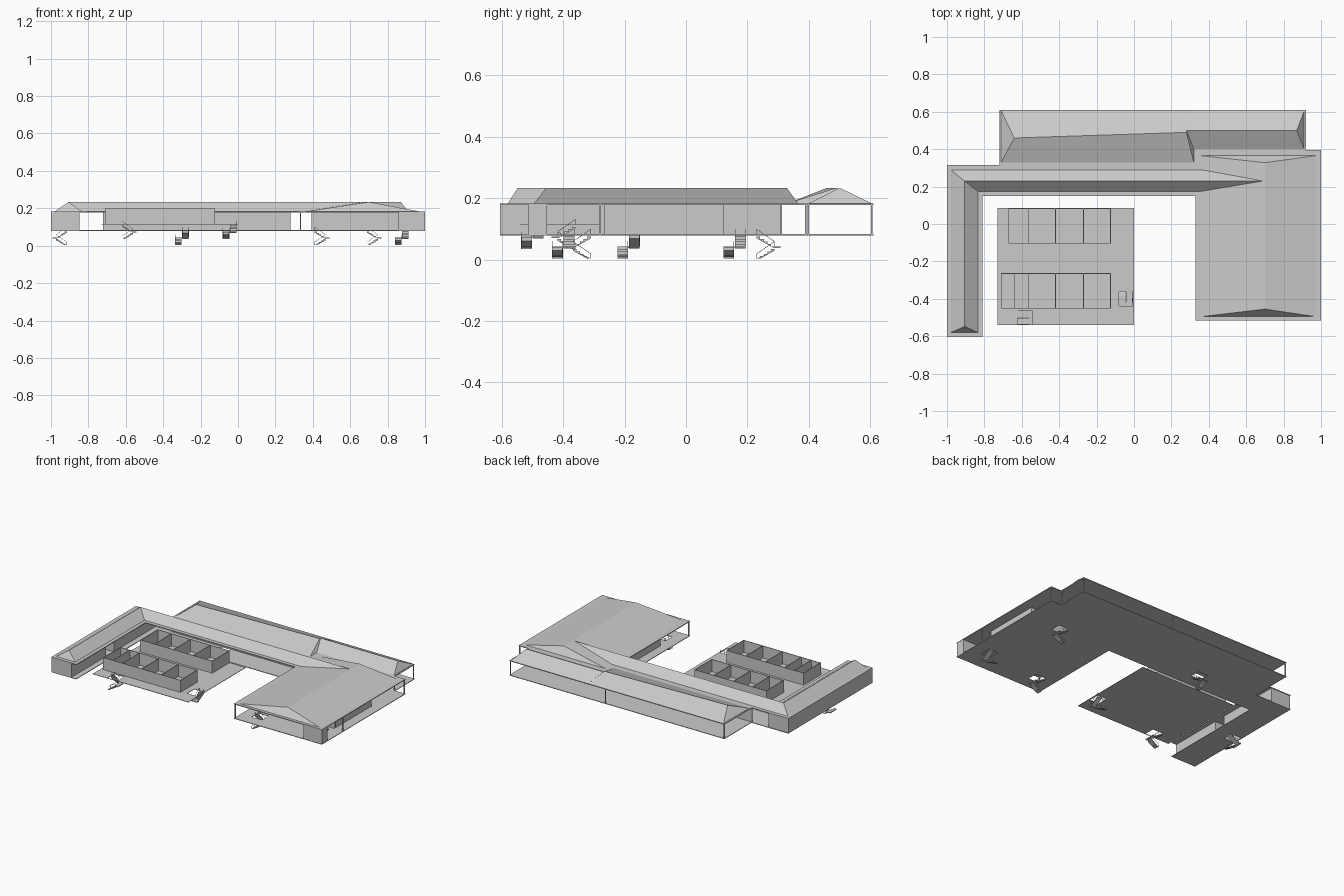
import bpy, math
from mathutils import Vector

if "Cube" in bpy.data.objects:
    bpy.data.objects.remove(bpy.data.objects["Cube"])

FLOOR, CEIL, DECK, RIDGE = 0.083, 0.178, 0.115, 0.234


def make(name, verts, faces):
    me = bpy.data.meshes.new(name)
    me.from_pydata(verts, [], faces)
    me.update()
    ob = bpy.data.objects.new(name, me)
    bpy.context.collection.objects.link(ob)
    return ob


def box(name, x0, x1, y0, y1, z0, z1):
    v = [(x, y, z) for z in (z0, z1) for x, y in ((x0, y0), (x1, y0), (x1, y1), (x0, y1))]
    return make(name, v, [(3, 2, 1, 0), (4, 5, 6, 7)] +
                [(i, (i + 1) % 4, (i + 1) % 4 + 4, i + 4) for i in range(4)])


def wall(name, x0, y0, x1, y1, z0=FLOOR, z1=CEIL, t=0.002):
    return box(name, min(x0, x1) - t, max(x0, x1) + t, min(y0, y1) - t, max(y0, y1) + t, z0, z1)


def slab(name, rects, holes, z0, z1):
    """Slab over a union of rectangles, leaving out the holes."""
    allr = rects + holes
    xs = sorted({round(v, 4) for r in allr for v in r[:2]})
    ys = sorted({round(v, 4) for r in allr for v in r[2:]})

    def hit(rs, x, y):
        return any(r[0] < x < r[1] and r[2] < y < r[3] for r in rs)
    cells = {(i, j) for i in range(len(xs) - 1) for j in range(len(ys) - 1)
             if hit(rects, (xs[i] + xs[i + 1]) / 2, (ys[j] + ys[j + 1]) / 2)
             and not hit(holes, (xs[i] + xs[i + 1]) / 2, (ys[j] + ys[j + 1]) / 2)}
    n = len(ys)
    top = len(xs) * n
    verts = [(x, y, z) for z in (z0, z1) for x in xs for y in ys]
    faces = []
    for i, j in cells:
        q = [i * n + j, (i + 1) * n + j, (i + 1) * n + j + 1, i * n + j + 1]
        faces += [[k + top for k in q], q[::-1]]
        for k, nb in enumerate(((i, j - 1), (i + 1, j), (i, j + 1), (i - 1, j))):
            if nb not in cells:
                a, b = q[k], q[(k + 1) % 4]
                faces.append((a, b, b + top, a + top))
    return make(name, verts, faces)


def hip(name, x0, x1, y0, y1, ra, rb):
    """Hip roof whose ridge runs from ra to rb."""
    z = CEIL + 0.005
    base = [(x0, y0, z), (x1, y0, z), (x1, y1, z), (x0, y1, z)]
    if abs(ra[1] - rb[1]) > abs(ra[0] - rb[0]):
        base = base[1:] + base[:1]
    return make(name, base + [(*ra, RIDGE), (*rb, RIDGE)],
                [(0, 1, 5, 4), (1, 2, 5), (2, 3, 4, 5), (3, 0, 4)])


def stair(name, ox, oy, deg, side, top):
    """Half-turn stair: upper flight, landing, lower flight, handrails. Returns its floor opening."""
    a, w, run, land, n = math.radians(deg), 0.036, 0.058, 0.02, 5
    half = 0.04
    mid = top - half
    c, s = math.cos(a), math.sin(a)
    verts, faces = [], []

    def prism(prof, v0, v1):
        b, m = len(verts), len(prof)
        for v in (v0, v1):
            verts.extend((ox + u * c - v * s, oy + u * s + v * c, z) for u, z in prof)
        faces.append([b + k for k in range(m)])
        faces.append([b + m + k for k in range(m)][::-1])
        faces.extend((b + k, b + m + k, b + m + (k + 1) % m, b + (k + 1) % m) for k in range(m))

    def flight(u0, u1, zt, v0, v1):
        du, dz = (u1 - u0) / n, half / n
        prof = [(u0, zt)]
        for k in range(n):
            prof += [(u0 + k * du, zt - (k + 1) * dz), (u0 + (k + 1) * du, zt - (k + 1) * dz)]
        prof += [(u1, max(zt - half - 0.006, top - 2 * half)), (u0, zt - dz - 0.006)]
        prism(prof, v0, v1)
        for v in (v0, v1):
            prism([(u0, zt + 0.017), (u1, zt - half + 0.017),
                   (u1, zt - half + 0.015), (u0, zt + 0.015)], v - 0.0007, v + 0.0007)
            for u, z in ((u0, zt), (u1, zt - half)):
                prism([(u - 0.0007, z), (u + 0.0007, z), (u + 0.0007, z + 0.016),
                       (u - 0.0007, z + 0.016)], v - 0.0007, v + 0.0007)
    flight(0, run, top, -side * w, -side * 0.002)
    flight(run, 0, mid, side * 0.002, side * w)
    prism([(run, mid), (run + land, mid), (run + land, mid - 0.005), (run, mid - 0.005)], -w, w)
    make(name, verts, faces)
    pts = [(ox + u * c - v * s, oy + u * s + v * c) for u in (0, run + land) for v in (-w, w)]
    return (min(p[0] for p in pts), max(p[0] for p in pts),
            min(p[1] for p in pts), max(p[1] for p in pts))


# Stairs and the openings they need
main_holes = [stair("stair_left_wing", -0.915, -0.187, 180, 1, FLOOR),
              stair("stair_rear_wing", -0.30, 0.23, 90, 1, FLOOR),
              stair("stair_right_side", 0.875, -0.31, -90, -1, FLOOR),
              stair("stair_right_front", 0.41, -0.40, 0, -1, FLOOR),
              stair("stair_right_rear", 0.69, 0.158, 0, -1, FLOOR)]
deck_holes = [stair("stair_deck_side", -0.045, -0.36, -90, -1, DECK),
              stair("stair_deck_front", -0.62, -0.50, 0, -1, DECK)]

# Floor, ceiling and courtyard deck
plan = [(-1, -0.81, -0.605, 0.315), (-1, 0.34, 0.15, 0.315),
        (0.33, 1, -0.515, 0.395), (-0.72, 0.92, 0.31, 0.61)]
slab("main_floor", plan, main_holes, FLOOR - 0.004, FLOOR)
slab("ceiling_slab", plan, [], CEIL, CEIL + 0.005)
slab("courtyard_deck", [(-0.73, 0, -0.54, 0.085)], deck_holes, DECK - 0.003, DECK)

# Hip roofs
hip("right_wing_roof", 0.36, 0.97, -0.495, 0.365, (0.70, -0.455), (0.70, 0.328))
hip("rear_roof_left", -0.71, 0.32, 0.33, 0.605, (-0.64, 0.46), (0.28, 0.49))
hip("rear_roof_right", 0.32, 0.91, 0.40, 0.605, (0.28, 0.50), (0.87, 0.50))
E = CEIL + 0.005
make("corner_roof",
     [(-0.98, -0.58, E), (-0.835, -0.58, E), (-0.835, 0.175, E), (0.36, 0.175, E),
      (0.36, 0.29, E), (-0.98, 0.29, E),
      (-0.905, -0.548, RIDGE), (-0.905, 0.23, RIDGE), (0.69, 0.23, RIDGE)],
     [(0, 1, 6), (1, 2, 7, 6), (2, 3, 8, 7), (4, 5, 7, 8), (5, 0, 6, 7)])

# Left wing rooms, open at the stair
wall("left_outer_wall", -0.998, -0.603, -0.998, 0.31)
wall("left_inner_wall_front", -0.85, -0.603, -0.85, -0.23)
wall("left_inner_wall_rear", -0.85, -0.14, -0.85, 0.31)
for i, y in enumerate((-0.603, -0.42, -0.23, -0.14, 0.08, 0.31)):
    wall(f"left_cross_wall_{i}", -0.998, y, -0.85, y)

# Rear wing wall
wall("rear_wall", -0.72, 0.31, 0.28, 0.31)

# Right wing rooms
wall("right_room_front", 0.395, -0.28, 0.93, -0.28)
wall("right_room_rear", 0.395, 0.12, 0.93, 0.12)
wall("right_room_inner", 0.395, -0.28, 0.395, 0.12)
wall("right_room_outer", 0.93, -0.265, 0.93, 0.12)
wall("right_corner_side", 0.997, -0.512, 0.997, -0.455)
wall("right_corner_front", 0.86, -0.512, 0.997, -0.512)
wall("right_corner_inner", 0.86, -0.512, 0.86, -0.455)
wall("right_corner_rear", 0.86, -0.455, 0.997, -0.455)

# Veranda posts
for i, (x, y) in enumerate(((0.915, 0.605), (0.19, 0.605), (-0.715, 0.605), (0.915, 0.398),
                            (0.995, 0.39), (0.995, -0.28), (0.335, -0.51))):
    wall(f"post_{i}", x, y, x, y, t=0.003)

# Two open-topped room rows on the deck
for name, y0, y1, xs in (("rear_row", -0.103, 0.083, (-0.67, -0.565, -0.42, -0.27, -0.125)),
                         ("front_row", -0.45, -0.265, (-0.71, -0.64, -0.565, -0.42, -0.27, -0.125))):
    for y in (y0, y1):
        wall(f"{name}_long_wall_{y}", xs[0], y, xs[-1], y, DECK, 0.198)
    for i, x in enumerate(xs):
        wall(f"{name}_cross_wall_{i}", x, y0, x, y1, DECK, 0.198)
